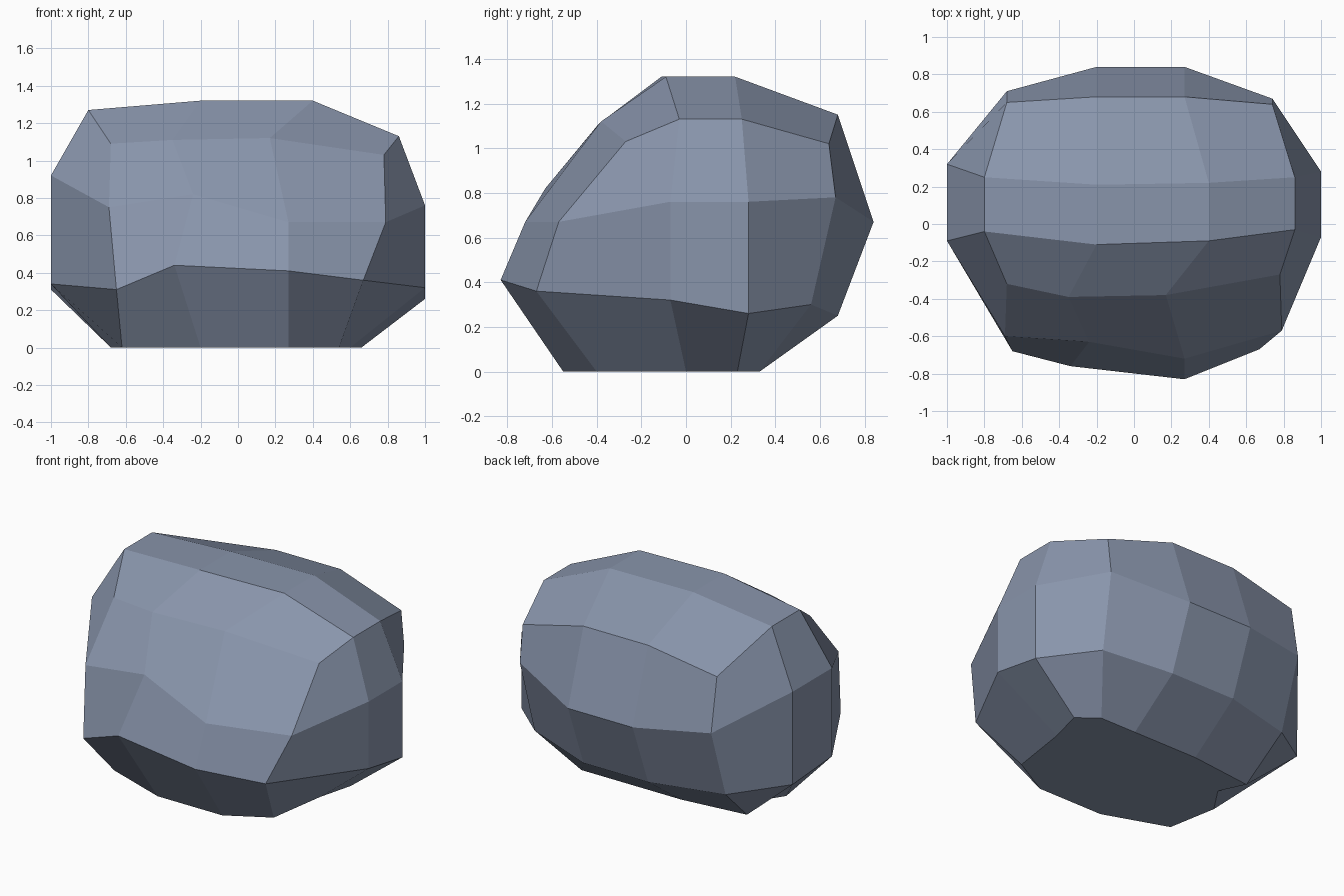
import bpy

# Faceted boulder: a three-by-three box whose bands wrap round the x axis.
X_BACK = (-0.68, -0.2, 0.27, 0.74)
X_TOP = (-0.8, -0.2, 0.4, 0.86)
FLAT = (0, 0, 0, 0)

# Each band: x, y and z of its four points, from left to right
bands = [
    ((-0.62, -0.2, 0.27, 0.54), (-0.4, -0.55, -0.55, -0.4), FLAT),                    # front foot
    ((-0.65, -0.34, 0.27, 0.67), (-0.68, -0.76, -0.83, -0.67), (0.31, 0.44, 0.41, 0.36)),
    ((-0.69, -0.24, 0.27, 0.79), (-0.60, -0.63, -0.72, -0.57), (0.75, 0.82, 0.67, 0.67)),
    ((-0.68, -0.35, 0.17, 0.78), (-0.32, -0.39, -0.38, -0.27), (1.09, 1.11, 1.12, 1.03)),
    (X_TOP, (-0.04, -0.11, -0.09, -0.03), (1.27, 1.32, 1.32, 1.13)),                  # crown
    (X_TOP, (0.25, 0.21, 0.22, 0.25), (1.27, 1.32, 1.32, 1.13)),
    (X_BACK, (0.65, 0.68, 0.68, 0.64), (1.06, 1.15, 1.15, 1.02)),
    (X_BACK, (0.71, 0.84, 0.84, 0.67), (0.71, 0.67, 0.67, 0.78)),                     # back
    ((-0.68, -0.2, 0.27, 0.71), (0.56, 0.68, 0.68, 0.56), (0.25, 0.25, 0.25, 0.30)),
    ((-0.64, -0.2, 0.27, 0.53), (0.28, 0.33, 0.33, 0.33), FLAT),                      # back foot
    ((-0.56, -0.2, 0.27, 0.66), (0.11, 0.15, 0.15, 0.23), FLAT),                      # underside
    ((-0.68, -0.2, 0.27, 0.60), (-0.07, -0.2, -0.2, 0.0), FLAT),
]

verts = [p for band in bands for p in zip(*band)]
faces = []
n = len(bands)

# Quads between neighbouring bands
for i in range(n):
    j = (i + 1) % n
    for k in range(3):
        faces.append((i * 4 + k, i * 4 + k + 1, j * 4 + k + 1, j * 4 + k))


def side_cap(column, inner, flip):
    """Close one end with a grid around four bulging points."""
    ring = [b * 4 + column for b in range(n)]
    a = len(verts)
    verts.extend(inner)
    grid = [[ring[3], ring[4], ring[5], ring[6]],
            [ring[2], a, a + 1, ring[7]],
            [ring[1], a + 2, a + 3, ring[8]],
            [ring[0], ring[11], ring[10], ring[9]]]
    for r in range(3):
        for c in range(3):
            f = (grid[r][c], grid[r + 1][c], grid[r + 1][c + 1], grid[r][c + 1])
            faces.append(f[::-1] if flip else f)


side_cap(0, [(-1, -0.09, 0.92), (-1, 0.32, 0.92), (-1, -0.09, 0.34), (-1, 0.32, 0.31)], True)
side_cap(3, [(1, -0.07, 0.76), (1, 0.28, 0.76), (1, -0.07, 0.32), (1, 0.28, 0.26)], False)

mesh = bpy.data.meshes.new("boulder")
mesh.from_pydata(verts, [], faces)
mesh.update()
boulder = bpy.data.objects.new("boulder", mesh)
bpy.context.collection.objects.link(boulder)

# Slate grey stone
stone = bpy.data.materials.new("slate grey stone")
stone.diffuse_color = (0.25, 0.30, 0.41, 1)
mesh.materials.append(stone)
